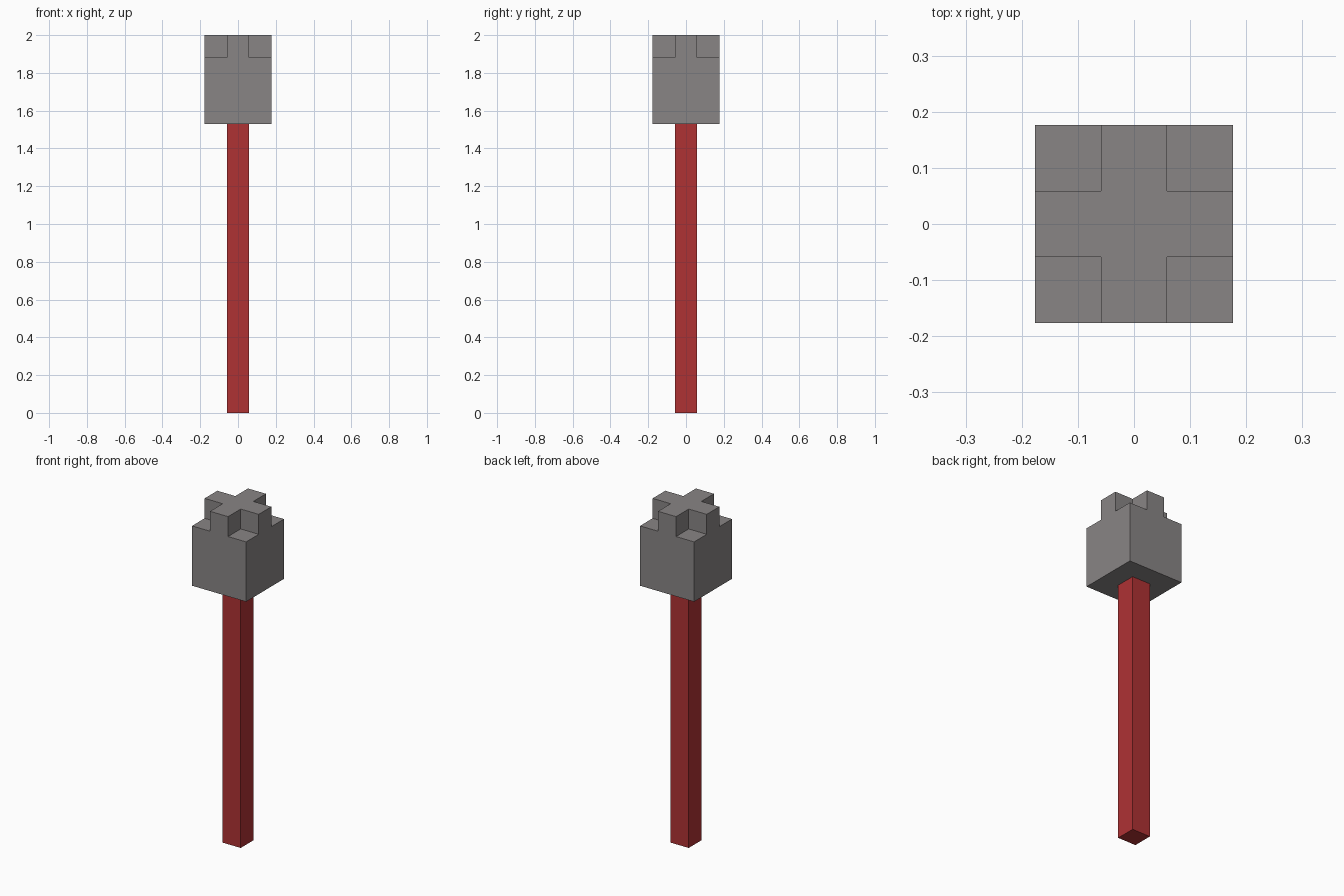
import bpy
import bmesh
from mathutils import Vector

cube = bpy.data.objects.get("Cube")
if cube:
    bpy.data.objects.remove(cube, do_unlink=True)

UNIT = 2 / 17          # the model is built on a regular block grid
SHAFT_TOP = 13 * UNIT
NOTCH_Z = 16 * UNIT


def make_material(name, color):
    mat = bpy.data.materials.new(name)
    mat.use_nodes = True
    mat.diffuse_color = color
    mat.node_tree.nodes["Principled BSDF"].inputs["Base Color"].default_value = color
    return mat


def make_object(name, bm, mat):
    bmesh.ops.recalc_face_normals(bm, faces=bm.faces)
    mesh = bpy.data.meshes.new(name)
    bm.to_mesh(mesh)
    bm.free()
    mesh.materials.append(mat)
    obj = bpy.data.objects.new(name, mesh)
    bpy.context.collection.objects.link(obj)


def extrude(bm, faces, height):
    """Raise a region of faces straight up."""
    result = bmesh.ops.extrude_face_region(bm, geom=faces)
    verts = [g for g in result["geom"] if isinstance(g, bmesh.types.BMVert)]
    bmesh.ops.translate(bm, verts=verts, vec=(0, 0, height))
    bmesh.ops.delete(bm, geom=[f for f in faces if f.is_valid], context="FACES_ONLY")
    return [g for g in result["geom"] if isinstance(g, bmesh.types.BMFace)]


red = make_material("shaft red", (0.43, 0.032, 0.034, 1))
gray = make_material("head gray", (0.25, 0.235, 0.235, 1))

# Square shaft
bm = bmesh.new()
bmesh.ops.create_cube(bm, size=1)
bmesh.ops.scale(bm, verts=bm.verts, vec=(UNIT, UNIT, SHAFT_TOP))
bmesh.ops.translate(bm, verts=bm.verts, vec=(0, 0, SHAFT_TOP / 2))
make_object("shaft", bm, red)

# Block head: a three by three grid raised into a body, then a cross on top
bm = bmesh.new()
bmesh.ops.create_grid(bm, x_segments=3, y_segments=3, size=1.5 * UNIT)
bmesh.ops.translate(bm, verts=bm.verts, vec=(0, 0, SHAFT_TOP))
base = bmesh.ops.duplicate(bm, geom=bm.faces[:])["geom"]
top = extrude(bm, [g for g in base if isinstance(g, bmesh.types.BMFace)],
              NOTCH_Z - SHAFT_TOP)
cross = [f for f in top
         if min(abs(f.calc_center_median().x), abs(f.calc_center_median().y)) < UNIT / 2]
extrude(bm, cross, 2 - NOTCH_Z)
bmesh.ops.remove_doubles(bm, verts=bm.verts, dist=0.001)
bmesh.ops.recalc_face_normals(bm, faces=bm.faces)
bmesh.ops.dissolve_limit(bm, angle_limit=0.01, verts=bm.verts, edges=bm.edges)
make_object("head", bm, gray)
